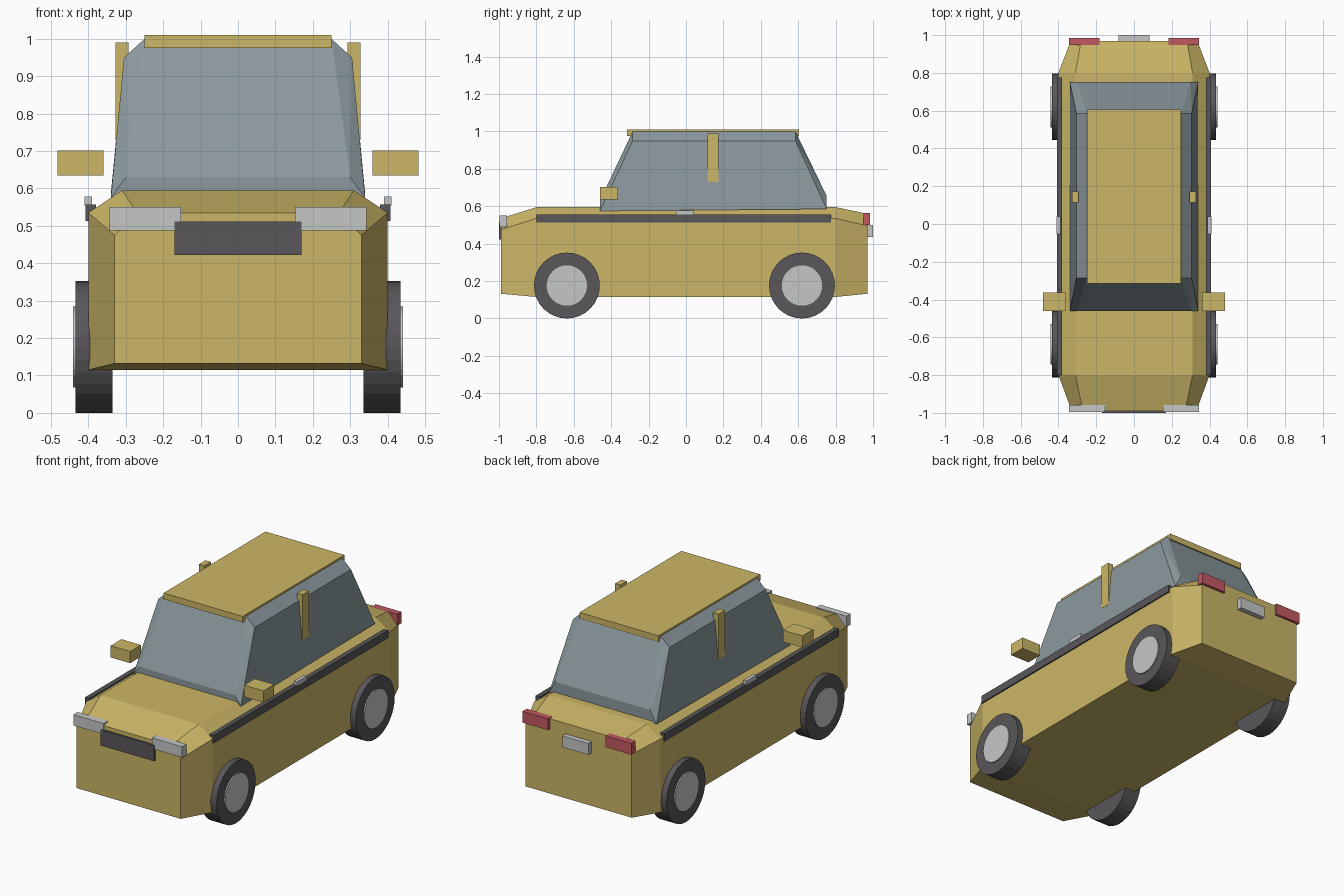
import bpy
import bmesh
from math import pi
from mathutils import Matrix

cube = bpy.data.objects.get("Cube")
if cube:
    bpy.data.objects.remove(cube, do_unlink=True)


def material(name, rgb):
    m = bpy.data.materials.new(name)
    m.use_nodes = True
    m.diffuse_color = (*rgb, 1)
    m.node_tree.nodes["Principled BSDF"].inputs["Base Color"].default_value = (*rgb, 1)
    return m


GOLD = material("gold_paint", (0.60, 0.47, 0.135))
GLASS = material("grey_glass", (0.26, 0.32, 0.345))
DARK = material("dark_rubber", (0.10, 0.095, 0.10))
SILVER = material("light_grey", (0.56, 0.57, 0.57))
RED = material("tail_red", (0.54, 0.10, 0.12))


def finish(name, bm, mat):
    bmesh.ops.recalc_face_normals(bm, faces=bm.faces)
    mesh = bpy.data.meshes.new(name)
    bm.to_mesh(mesh)
    bm.free()
    mesh.materials.append(mat)
    obj = bpy.data.objects.new(name, mesh)
    bpy.context.collection.objects.link(obj)
    return obj


def box(name, x, y, z, mat):
    bm = bmesh.new()
    lo, hi = zip(x, y, z)
    size = [b - a for a, b in zip(lo, hi)]
    mid = [(a + b) / 2 for a, b in zip(lo, hi)]
    bmesh.ops.create_cube(bm, size=1, matrix=Matrix.Translation(mid) @ Matrix.Diagonal((*size, 1)))
    return finish(name, bm, mat)


def pair(name, x, y, z, mat):
    box("left_" + name, x, y, z, mat)
    box("right_" + name, (-x[1], -x[0]), y, z, mat)


def disc(name, x, y, z, radius, width, sides, mat):
    bm = bmesh.new()
    place = Matrix.Translation((x, y, z)) @ Matrix.Rotation(pi / 2, 4, 'Y')
    bmesh.ops.create_cone(bm, cap_ends=True, segments=sides, radius1=radius,
                          radius2=radius, depth=width, matrix=place)
    return finish(name, bm, mat)


# Body: chamfered section lofted along the length
def body():
    bm = bmesh.new()
    rings = []
    # y, side x, floor z, shoulder z, top x, top z
    for y, x, floor, shoulder, tx, top in (
            (-0.99, 0.33, 0.132, 0.475, 0.27, 0.535),
            (-0.80, 0.40, 0.115, 0.535, 0.31, 0.595),
            (0.80, 0.40, 0.115, 0.535, 0.31, 0.595),
            (0.97, 0.335, 0.132, 0.495, 0.28, 0.56)):
        half = [(x, floor), (x, shoulder), (tx, top)]
        section = half + [(-a, b) for a, b in reversed(half)]
        rings.append([bm.verts.new((a, y, b)) for a, b in section])
    for r, s in zip(rings, rings[1:]):
        for i in range(len(r)):
            j = (i + 1) % len(r)
            bm.faces.new((r[i], r[j], s[j], s[i]))
    bm.faces.new(rings[0])
    bm.faces.new(rings[-1])
    finish("body", bm, GOLD)


# Cabin: sloped glass with corner facets at both ends
def cabin():
    bm = bmesh.new()
    ends = []
    for base_y, base_z, sill_z, top_y in ((-0.46, 0.575, 0.63, -0.285), (0.752, 0.585, 0.655, 0.585)):
        e = {}
        for s in (1, -1):
            for key, co in (("base", (0.34, base_y, base_z)), ("sill", (0.30, base_y, sill_z)),
                            ("rail", (0.305, top_y, 0.95)), ("top", (0.25, top_y, 1.0))):
                e[key, s] = bm.verts.new((co[0] * s, co[1], co[2]))
        for a, b in (("base", "sill"), ("sill", "top")):
            bm.faces.new((e[a, 1], e[a, -1], e[b, -1], e[b, 1]))
        for s in (1, -1):
            bm.faces.new((e["base", s], e["rail", s], e["sill", s]))
            bm.faces.new((e["sill", s], e["rail", s], e["top", s]))
        ends.append(e)
    f, r = ends
    for s in (1, -1):
        for a, b in (("base", "rail"), ("rail", "top")):
            bm.faces.new((f[a, s], r[a, s], r[b, s], f[b, s]))
    for k in ("base", "top"):
        bm.faces.new((f[k, 1], f[k, -1], r[k, -1], r[k, 1]))
    finish("cabin_glass", bm, GLASS)


body()
cabin()

# Roof and side details
box("roof", (-0.25, 0.25), (-0.315, 0.605), (0.975, 1.01), GOLD)
pair("door_pillar", (0.293, 0.327), (0.115, 0.173), (0.73, 0.99), GOLD)
pair("mirror", (0.36, 0.483), (-0.46, -0.363), (0.635, 0.702), GOLD)
pair("side_trim", (0.38, 0.408), (-0.80, 0.775), (0.513, 0.557), DARK)
pair("door_handle", (0.39, 0.41), (-0.053, 0.04), (0.555, 0.578), SILVER)

# Front and rear fittings
pair("headlight", (0.153, 0.344), (-0.996, -0.957), (0.488, 0.55), SILVER)
box("grille", (-0.17, 0.17), (-1.0, -0.97), (0.422, 0.512), DARK)
pair("tail_light", (0.182, 0.344), (0.948, 0.985), (0.50, 0.565), RED)
box("rear_plate", (-0.082, 0.082), (0.965, 1.0), (0.435, 0.50), SILVER)

# Wheels
for end, y in (("front", -0.637), ("rear", 0.62)):
    for side, s in (("left", 1), ("right", -1)):
        disc(f"{end}_{side}_tire", s * 0.385, y, 0.176, 0.176, 0.098, 32, DARK)
        disc(f"{end}_{side}_hub", s * 0.42, y, 0.176, 0.108, 0.042, 32, SILVER)
